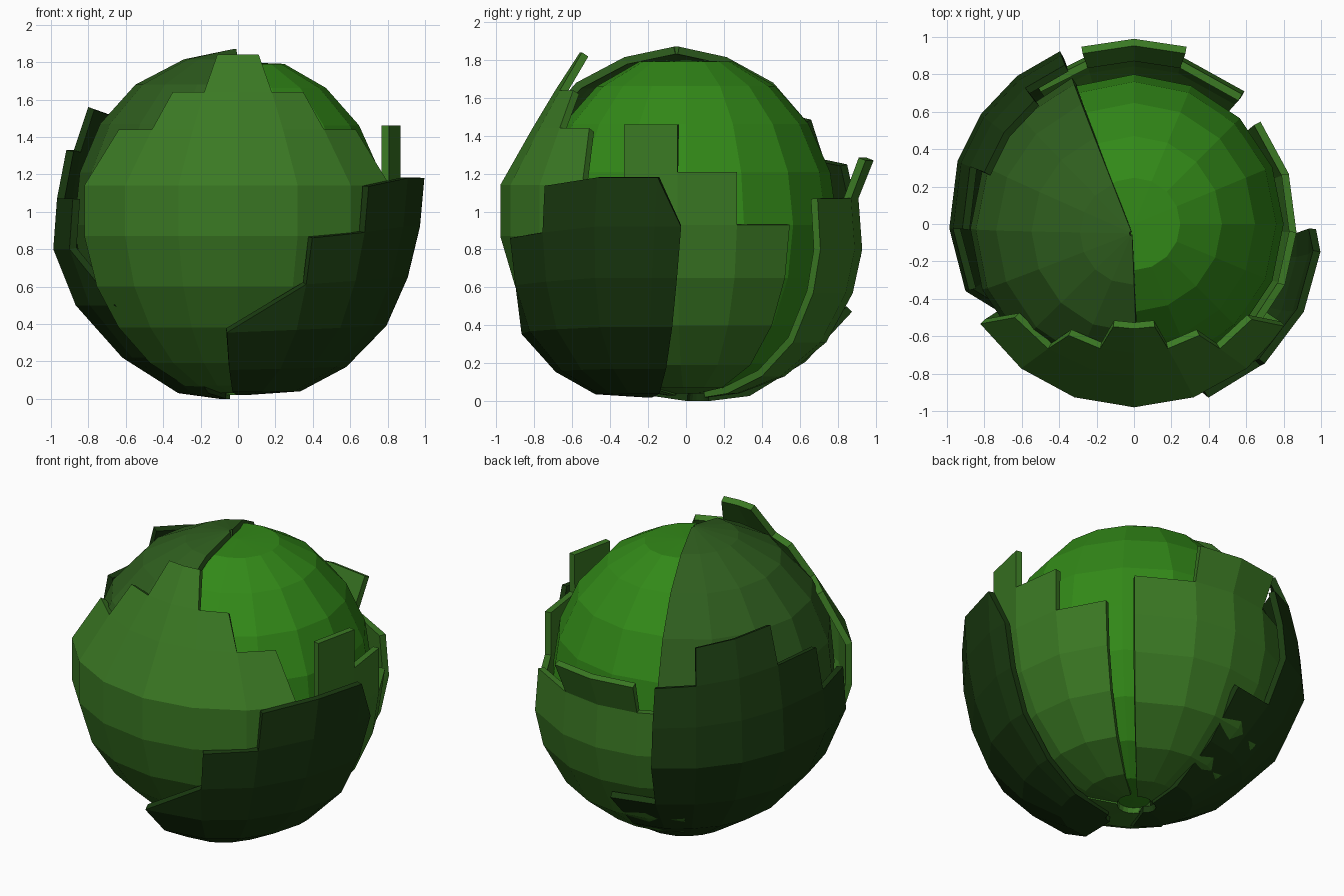
import bpy, bmesh
from math import radians, sin, cos

if "Cube" in bpy.data.objects:
    bpy.data.objects.remove(bpy.data.objects["Cube"])


def material(name, rgb):
    m = bpy.data.materials.new(name)
    m.diffuse_color = (*rgb, 1)
    m.use_nodes = True
    m.node_tree.nodes["Principled BSDF"].inputs["Base Color"].default_value = m.diffuse_color
    return m


BRIGHT = material("core_green", (0.032, 0.25, 0.009))
MID = material("leaf_green", (0.043, 0.19, 0.017))
DULL = material("dull_green", (0.028, 0.112, 0.013))
DARK = material("dark_green", (0.010, 0.042, 0.005))


def finish(name, bm, mat):
    me = bpy.data.meshes.new(name)
    bm.to_mesh(me)
    bm.free()
    me.materials.append(mat)
    ob = bpy.data.objects.new(name, me)
    bpy.context.collection.objects.link(ob)
    return ob


def leaf(name, mat, profile, edges, tops, centre=0, base=(0, 0), tip=None, drop=0):
    """profile: (radius, z[, pinch]) from base to tip; edges: azimuths of the
    columns; tops: level reached by each column, or a (start, end) pair;
    base, tip: x/y shift of the lowest and highest level;
    drop: lowering of the upper rim per degree before the centre azimuth."""
    bm = bmesh.new()
    cache = {}
    tip = tip or base

    def vert(a, i):
        if (a, i) not in cache:
            r, z, s = (*profile[i], 1)[:3]
            f = i / (len(profile) - 1)
            t = radians(centre + (a - centre) * s)
            x, y = (p + (q - p) * f for p, q in zip(base, tip))
            z -= drop * max(0, centre - a) * f * f
            cache[a, i] = bm.verts.new((r * cos(t) + x, r * sin(t) + y, max(0, z)))
        return cache[a, i]

    for a, b, top in zip(edges, edges[1:], tops):
        l, r = top if isinstance(top, tuple) else (top, top)
        n = min(l, r)
        for i in range(n):
            bm.faces.new((vert(a, i), vert(b, i), vert(b, i + 1), vert(a, i + 1)))
        if l > r:
            bm.faces.new((vert(a, n), vert(b, n), vert(a, l)))
        elif r > l:
            bm.faces.new((vert(a, n), vert(b, n), vert(b, r)))
    ob = finish(name, bm, mat)
    mod = ob.modifiers.new("thickness", "SOLIDIFY")
    mod.thickness = 0.04
    mod.offset = -1


# Inner head with flattened poles
bm = bmesh.new()
bmesh.ops.create_uvsphere(bm, u_segments=16, v_segments=10, radius=1)
for v in bm.verts:
    v.co = (v.co.x * 0.8, v.co.y * 0.8,
            0.93 + max(-0.87, min(0.87, v.co.z * 0.905)))
finish("inner_head", bm, BRIGHT)

# Cap leaf wrapping the left half up to the crown
leaf("cap_leaf", DULL,
     [(0.1, 0.04), (0.3, 0.07), (0.53, 0.2), (0.72, 0.4), (0.83, 0.65), (0.87, 0.93),
      (0.84, 1.21), (0.73, 1.47), (0.54, 1.68), (0.28, 1.815), (0.015, 1.87)],
     [112, 135, 157, 180, 202, 225, 247, 272], [10] * 7, tip=(-0.01, -0.05))

# Tall front leaf with a stepped, narrowing tip
leaf("front_leaf", MID,
     [(0.1, 0.03), (0.34, 0.07), (0.56, 0.19), (0.76, 0.38), (0.9, 0.6), (0.98, 0.87),
      (0.98, 1.14), (0.81, 1.44, 0.91), (0.69, 1.64, 0.8), (0.56, 1.84, 0.6)],
     [213, 232, 251, 270, 289, 308, 326], [7, 8, 9, 9, 8, 7], 270)

# Inner right leaf, stepping down toward the back
leaf("right_inner_leaf", MID,
     [(0.1, 0.04), (0.3, 0.07), (0.54, 0.19), (0.72, 0.4), (0.83, 0.65), (0.87, 0.93),
      (0.87, 1.21), (0.87, 1.46)],
     [-44, -22, -3, 18, 39], [5, 7, 6, 5])

# Back leaf with a raised middle
leaf("back_leaf", MID,
     [(0.09, 0.02), (0.25, 0.04), (0.49, 0.13), (0.71, 0.31), (0.85, 0.57), (0.9, 0.8),
      (0.88, 1.07), (0.96, 1.27)],
     [49, 73, 90, 107, 126], [6, 7, 7, 6], base=(0, 0.03))

# Large dark outer leaf on the back left
leaf("left_outer_leaf", DARK,
     [(0.06, 0.0), (0.28, 0.03), (0.58, 0.22), (0.83, 0.5), (0.95, 0.8), (0.93, 1.07),
      (0.88, 1.33), (0.8, 1.56)],
     [92, 112, 128, 145, 162, 184, 205, 222, 245],
     [3, 6, 7, 7, 6, 5, (4, 3), (3, 2)],
     centre=162, base=(-0.04, 0.06), tip=(-0.04, 0.03), drop=0.0022)

# Dark outer leaf on the front right, opened outward
leaf("right_outer_leaf", DARK,
     [(0.05, 0.02), (0.32, 0.04), (0.55, 0.17), (0.75, 0.39), (0.85, 0.65), (0.9, 0.92),
      (0.91, 1.18)],
     [-98, -69, -48, -26, -5, 4], [(3, 4), 5, 6, 6, (6, 5)],
     centre=-26, base=(0.0, -0.18), tip=(0.09, -0.07), drop=0.002)
